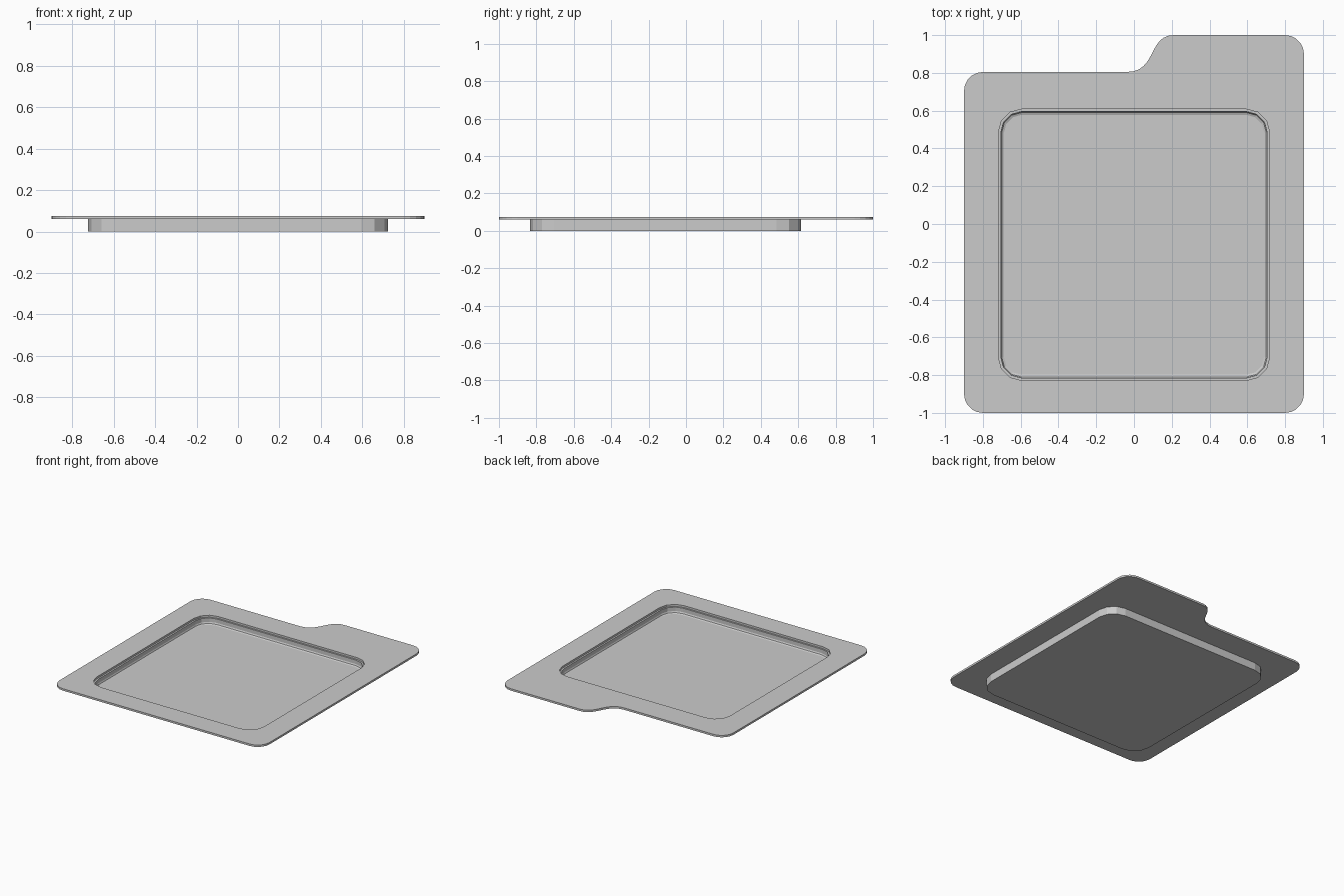
import bpy, bmesh
from math import sin, cos, radians

if "Cube" in bpy.data.objects:
    bpy.data.objects.remove(bpy.data.objects["Cube"])

CY = -0.11   # centre of the square basin along y


def arc(cx, cy, r, start, end, steps):
    pts = []
    for i in range(steps + 1):
        a = radians(start + (end - start) * i / steps)
        pts.append((cx + r * cos(a), cy + r * sin(a)))
    return pts


def rounded_square(half, r, steps=3):
    k = half - r
    pts = []
    for sx, sy, a in ((1, 1, 0), (-1, 1, 90), (-1, -1, 180), (1, -1, 270)):
        pts += arc(sx * k, CY + sy * k, r, a, a + 90, steps)
    return pts


def finish(bm, name):
    bmesh.ops.recalc_face_normals(bm, faces=bm.faces[:])
    mesh = bpy.data.meshes.new(name)
    bm.to_mesh(mesh)
    bm.free()
    obj = bpy.data.objects.new(name, mesh)
    bpy.context.collection.objects.link(obj)
    return obj


def add_loop(bm, pts, z):
    return [bm.verts.new((x, y, z)) for x, y in pts]


# Basin: outer wall, rim ledge, inner wall, softened floor edge
bm = bmesh.new()
sections = ((0.725, 0.0), (0.725, 0.06), (0.705, 0.06),
            (0.705, 0.03), (0.70, 0.02), (0.688, 0.015))
rings = [add_loop(bm, rounded_square(h, 0.13 - (0.725 - h)), z)
         for h, z in sections]
for a, b in zip(rings, rings[1:]):
    for i in range(len(a)):
        j = (i + 1) % len(a)
        bm.faces.new((a[i], a[j], b[j], b[i]))
bm.faces.new(rings[0])
bm.faces.new(rings[-1])
finish(bm, "basin")

# Flange outline: rounded plate with a tab joined by an S-curve
outline = arc(0.8, 0.9, 0.1, 0, 90, 5)
p0, p1, p2, p3 = (0.21, 1.0), (0.075, 1.0), (0.12, 0.805), (-0.035, 0.805)
for i in range(13):
    t = i / 12
    w = ((1 - t)**3, 3 * t * (1 - t)**2, 3 * t * t * (1 - t), t**3)
    outline.append(tuple(sum(k * p[c] for k, p in zip(w, (p0, p1, p2, p3)))
                         for c in (0, 1)))
outline += arc(-0.8, 0.705, 0.1, 90, 180, 5)
outline += arc(-0.8, -0.9, 0.1, 180, 270, 5)
outline += arc(0.8, -0.9, 0.1, 270, 360, 5)

# Flange plate with the basin opening, extruded to its thickness
bm = bmesh.new()
edges = []
for pts in (outline, rounded_square(0.718, 0.123)):
    vs = add_loop(bm, pts, 0.06)
    edges += [bm.edges.new((vs[i - 1], vs[i])) for i in range(len(vs))]
bmesh.ops.triangle_fill(bm, edges=edges, use_beauty=True, normal=(0, 0, 1))
ext = bmesh.ops.extrude_face_region(bm, geom=bm.faces[:], use_keep_orig=True)
top = [g for g in ext["geom"] if isinstance(g, bmesh.types.BMVert)]
bmesh.ops.translate(bm, verts=top, vec=(0, 0, 0.015))
finish(bm, "flange")
